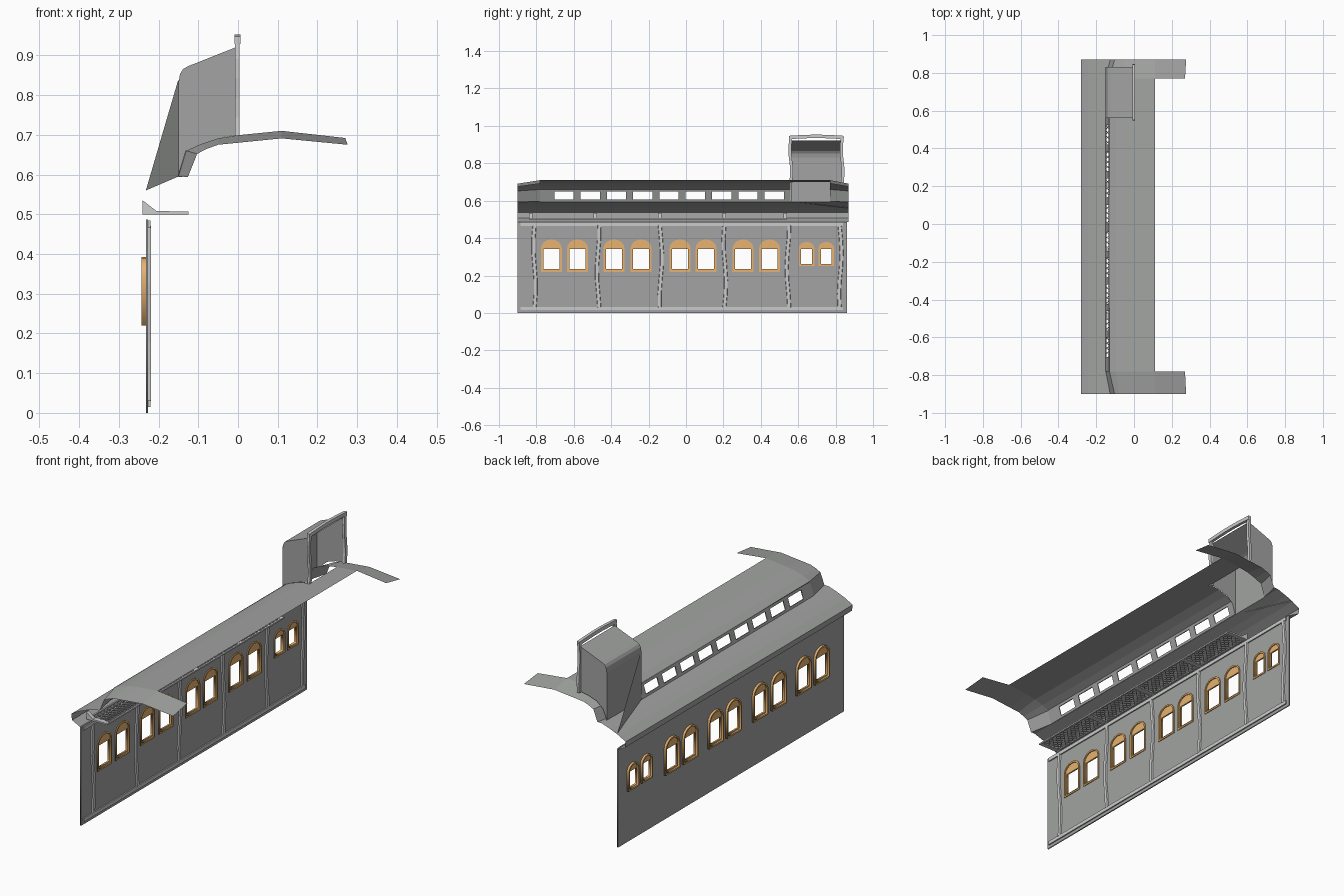
import bpy, math
from mathutils import Matrix, Vector

if "Cube" in bpy.data.objects:
    bpy.data.objects.remove(bpy.data.objects["Cube"])


def material(name, c):
    m = bpy.data.materials.new(name)
    m.diffuse_color = (*c, 1)
    m.use_nodes = True
    m.node_tree.nodes["Principled BSDF"].inputs["Base Color"].default_value = m.diffuse_color
    return m


DARK = material("dark_grey", (0.36, 0.37, 0.36))
LIGHT = material("light_grey", (0.62, 0.62, 0.63))
WOOD = material("orange_wood", (0.80, 0.45, 0.16))


def make(name, verts, faces, mat):
    me = bpy.data.meshes.new(name)
    me.from_pydata([tuple(v) for v in verts], [], faces)
    me.materials.append(mat)
    ob = bpy.data.objects.new(name, me)
    bpy.context.collection.objects.link(ob)
    return ob


def loft(name, rings, mat, closed=True):
    """Skin a row of equal-length rings; closed rings get end caps."""
    n = len(rings[0])
    verts = [p for r in rings for p in r]
    faces = []
    for i in range(len(rings) - 1):
        for j in range(n if closed else n - 1):
            k = (j + 1) % n
            faces.append((i * n + j, i * n + k, (i + 1) * n + k, (i + 1) * n + j))
    if closed:
        faces += [tuple(range(n))[::-1], tuple(range(len(verts) - n, len(verts)))]
    return make(name, verts, faces, mat)


def extrude_y(name, profile, y0, y1, mat, closed=True):
    return loft(name, [[(x, y, z) for x, z in profile] for y in (y0, y1)], mat, closed)


def bars(name, segs, w, h, mat):
    """Many straight square bars (p, q) joined in one mesh."""
    verts, faces = [], []
    for p, q in segs:
        p, q = Vector(p), Vector(q)
        d = (q - p).normalized()
        a = d.cross(Vector((0, 0, 1)) if abs(d.z) < 0.9 else Vector((0, 1, 0))).normalized()
        b = a.cross(d)
        o = len(verts)
        for e in (p, q):
            for s, t in ((-1, -1), (1, -1), (1, 1), (-1, 1)):
                verts.append(e + a * s * w / 2 + b * t * h / 2)
        faces += [(o, o + 3, o + 2, o + 1), (o + 4, o + 5, o + 6, o + 7)]
        faces += [(o + i, o + (i + 1) % 4, o + 4 + (i + 1) % 4, o + 4 + i) for i in range(4)]
    return make(name, verts, faces, mat)


def plate(name, loops, x, depth, mat, lean=None):
    """Flat plate in the y-z plane; loops after the first are holes."""
    cu = bpy.data.curves.new(name, 'CURVE')
    cu.dimensions = '2D'
    cu.fill_mode = 'BOTH'
    cu.extrude = depth / 2
    for loop in loops:
        sp = cu.splines.new('POLY')
        sp.points.add(len(loop) - 1)
        for pt, (u, v) in zip(sp.points, loop):
            pt.co = (u, v, 0, 1)
        sp.use_cyclic_u = True
    tmp = bpy.data.objects.new(name + "_tmp", cu)
    bpy.context.collection.objects.link(tmp)
    dg = bpy.context.evaluated_depsgraph_get()
    me = bpy.data.meshes.new_from_object(tmp.evaluated_get(dg))
    bpy.data.objects.remove(tmp)
    me.transform(Matrix(((0, 0, 1, x), (1, 0, 0, 0), (0, 1, 0, 0), (0, 0, 0, 1))))
    if lean:
        for v in me.vertices:
            v.co.x += lean(v.co.z)
    me.materials.clear()
    me.materials.append(mat)
    me.name = name
    ob = bpy.data.objects.new(name, me)
    bpy.context.collection.objects.link(ob)
    return ob


def rect(y0, y1, z0, z1):
    return [(y0, z0), (y1, z0), (y1, z1), (y0, z1)]


def arch(c, w, z0, z1, rise):
    pts = [(c - w / 2, z0), (c + w / 2, z0)]
    for i in range(9):
        a = math.pi * i / 8
        pts.append((c + w / 2 * math.cos(a), z1 - rise + rise * math.sin(a)))
    return pts


# side wall with arched openings, and timber frames around them
Y0, Y1 = -0.9, 0.86
wins = [(c, 0.112, 0.22, 0.393, 0.235, 0.342) for c in
        (-0.72, -0.58, -0.385, -0.24, -0.032, 0.107, 0.305, 0.447)]
wins += [(c, 0.084, 0.252, 0.38, 0.262, 0.342) for c in (0.645, 0.75)]
wall_loops = [rect(Y0, Y1, 0, 0.487)]
for i, (c, w, z0, z1, h0, h1) in enumerate(wins):
    rise = w * 0.42
    inner = arch(c, w - 0.016, z0 + 0.008, z1 - 0.008, rise - 0.008)
    wall_loops.append(inner)
    plate(f"window_frame_{i}", [arch(c, w, z0, z1, rise), inner], -0.2325, 0.021, WOOD)
    plate(f"window_arch_{i}", [arch(c, w - 0.015, h0 - 0.008, z1 - 0.008, rise - 0.008),
                               rect(c - w / 2 + 0.013, c + w / 2 - 0.013, h0, h1)],
          -0.231, 0.008, WOOD)
plate("side_wall", wall_loops, -0.229, 0.006, DARK)

# wall rails and slightly bent posts
for n, z in (("top", 0.475), ("bottom", 0.024)):
    bars(n + "_rail", [((-0.224, Y0 + 0.015, z), (-0.224, Y1 - 0.02, z))], 0.008, 0.018, LIGHT)
for i, y in enumerate((-0.81, -0.47, -0.135, 0.207, 0.545, 0.825)):
    rings = []
    for k in range(7):
        z = 0.03 + 0.44 * k / 6
        c = y + 0.007 * math.sin(k * 1.05 + i * 2.0)
        rings.append([(-0.228, c - 0.01, z), (-0.219, c - 0.008, z),
                      (-0.219, c + 0.008, z), (-0.228, c + 0.01, z)])
    loft(f"wall_post_{i}", rings, LIGHT)

# luggage racks: frame, diagonal netting and brackets
edges = (-0.83, -0.485, -0.14, 0.205, 0.53)
for i in range(4):
    a, b = edges[i] + 0.01, edges[i + 1] - 0.01
    L, d, x0 = b - a, 0.105, -0.234
    z = 0.504
    bars(f"rack_frame_{i}", [((x0 + t, a, z), (x0 + t, b, z)) for t in (0.003, d)]
         + [((x0, y, z), (x0 + d, y, z)) for y in (a, b)], 0.008, 0.007, LIGHT)
    net = []
    c = -d + 0.02
    while c < L:
        t0, t1 = max(0, -c), min(d, L - c)
        if t1 - t0 > 0.01:
            net.append(((x0 + t0, a + c + t0, z), (x0 + t1, a + c + t1, z)))
            net.append(((x0 + t0, b - c - t0, z), (x0 + t1, b - c - t1, z)))
        c += 0.026
    bars(f"rack_net_{i}", net, 0.003, 0.003, LIGHT)
for i, y in enumerate(edges):
    extrude_y(f"rack_bracket_{i}", [(-0.24, 0.535), (-0.24, 0.5), (-0.125, 0.5),
              (-0.125, 0.507), (-0.205, 0.508)], y - 0.01, y + 0.01, LIGHT)

# lower roof with eaves and soffit
rings = []
for y, xi in ((-0.9, -0.126), (-0.78, -0.15), (0.77, -0.15), (0.87, -0.126)):
    rings.append([(x, y, z) for x, z in ((xi, 0.595), (-0.15, 0.594), (-0.2, 0.577),
                 (-0.24, 0.56), (-0.28, 0.538), (-0.276, 0.508), (-0.232, 0.486))])
loft("lower_roof", rings, DARK, closed=False)

# leaning clerestory wall with nine windows
holes = [rect(-0.704 + 0.1405 * i, -0.601 + 0.1405 * i, 0.606, 0.648) for i in range(9)]
plate("clerestory_wall", [rect(-0.78, 0.56, 0.595, 0.66)] + holes, -0.15, 0.004, DARK,
      lean=lambda z: (z - 0.595) * 0.3)

# upper roof, cut away beside the raised box
top = [(-0.13, 0.66), (-0.095, 0.676), (-0.05, 0.691), (0.0, 0.699), (0.11, 0.71)]
extrude_y("upper_roof", top, -0.78, 0.56, DARK, closed=False)
extrude_y("upper_roof_strip", top[3:], 0.56, 0.77, DARK, closed=False)

# drooping end hoods
inner = [(-0.15, 0.595)] + top + [(0.27, 0.692)]
outer = [(-0.126, 0.594), (-0.103, 0.652), (-0.08, 0.664), (-0.05, 0.675),
         (0.0, 0.68), (0.11, 0.691), (0.276, 0.675)]
for n, ya, yb in (("front", -0.78, -0.9), ("back", 0.77, 0.87)):
    loft(n + "_hood", [[(x, ya, z) for x, z in inner], [(x, yb, z) for x, z in outer]],
         DARK, closed=False)

# raised box: curved shell, two cheeks and a slanted brace panel
shell = [(-0.15, 0.595), (-0.15, 0.83), (-0.146, 0.853), (-0.138, 0.866),
         (-0.125, 0.873), (-0.004, 0.921)]
extrude_y("box_shell", shell, 0.562, 0.832, DARK, closed=False)
cheek = shell + [(-0.004, 0.699), (-0.05, 0.691), (-0.095, 0.676), (-0.13, 0.645)]
for n, y in (("front", 0.562), ("back", 0.832)):
    make(f"box_{n}_cheek", [(x, y, z) for x, z in cheek], [tuple(range(len(cheek)))], DARK)
make("box_brace_panel", [(-0.15, 0.562, 0.84), (-0.15, 0.562, 0.595), (-0.232, 0.868, 0.56)],
     [(0, 1, 2)], DARK)

# light trim around the box opening
for n, y in (("front", 0.56), ("back", 0.835)):
    rings = []
    for k in range(6):
        z = 0.695 + 0.245 * k / 5
        c = y + 0.005 * math.sin(k * 1.3)
        rings.append([(-0.008, c - 0.008, z), (0.004, c - 0.008, z),
                      (0.004, c + 0.008, z), (-0.008, c + 0.008, z)])
    loft(f"box_{n}_post", rings, LIGHT)
rings = []
for k in range(6):
    y = 0.55 + 0.293 * k / 5
    z = 0.938 + 0.006 * math.sin(math.pi * k / 5)
    rings.append([(-0.009, y, z - 0.009), (0.006, y, z - 0.009), (0.006, y, z + 0.009), (-0.009, y, z + 0.009)])
loft("box_top_trim", rings, LIGHT)
